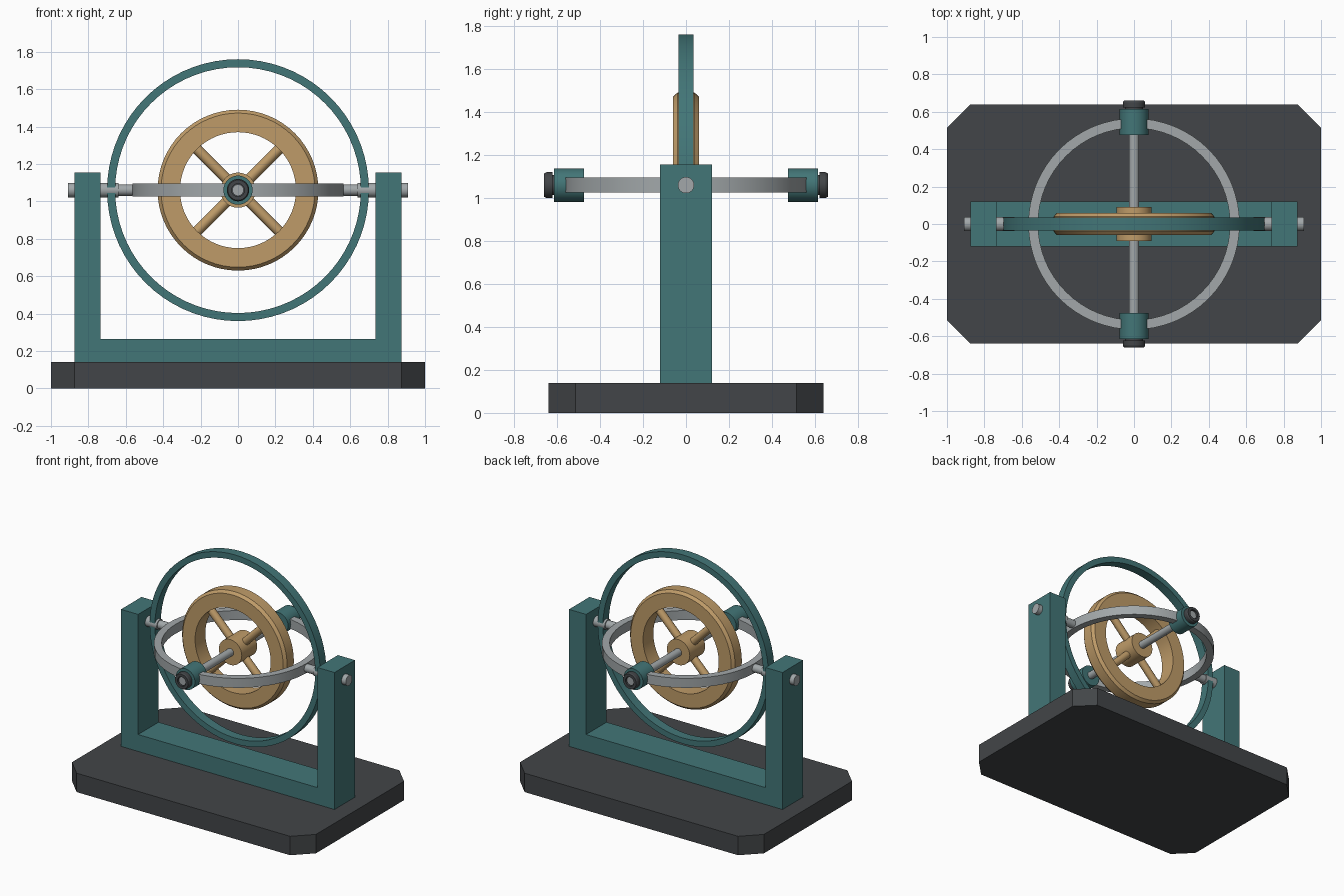
import bpy, bmesh, math
from mathutils import Matrix

if "Cube" in bpy.data.objects:
    bpy.data.objects.remove(bpy.data.objects["Cube"])

CZ = 1.06  # height of the gimbal centre


def material(name, rgb):
    m = bpy.data.materials.new(name)
    m.diffuse_color = (*rgb, 1)
    m.use_nodes = True
    m.node_tree.nodes["Principled BSDF"].inputs["Base Color"].default_value = m.diffuse_color
    return m


TEAL = material("teal", (0.055, 0.18, 0.185))
WOOD = material("brass", (0.52, 0.33, 0.14))
DARK = material("dark", (0.055, 0.06, 0.065))
STEEL = material("steel", (0.36, 0.39, 0.40))

TO_Y = Matrix.Rotation(math.radians(90), 4, 'X')
TO_X = Matrix.Rotation(math.radians(90), 4, 'Y')
CENTRE = Matrix.Translation((0, 0, CZ))


def finish(name, bm, mat, matrix, smooth=True):
    bmesh.ops.recalc_face_normals(bm, faces=bm.faces)
    bm.transform(matrix)
    me = bpy.data.meshes.new(name)
    bm.to_mesh(me)
    bm.free()
    me.materials.append(mat)
    ob = bpy.data.objects.new(name, me)
    bpy.context.collection.objects.link(ob)
    if smooth:
        bpy.context.view_layer.objects.active = ob
        ob.select_set(True)
        bpy.ops.object.shade_smooth_by_angle(angle=math.radians(30))
        ob.select_set(False)
    return ob


def prism(name, pts, h0, h1, mat, matrix=Matrix()):
    """Extrude a flat outline from z = h0 to z = h1."""
    bm = bmesh.new()
    face = bm.faces.new([bm.verts.new((x, y, h0)) for x, y in pts])
    ext = bmesh.ops.extrude_face_region(bm, geom=[face])
    verts = [g for g in ext["geom"] if isinstance(g, bmesh.types.BMVert)]
    bmesh.ops.translate(bm, verts=verts, vec=(0, 0, h1 - h0))
    return finish(name, bm, mat, matrix, False)


def lathe(name, profile, mat, matrix, seg=32, closed=True):
    """Spin a (radius, height) profile round z; open profiles end on the axis."""
    bm = bmesh.new()
    rings = []
    for r, h in profile:
        if r == 0:
            rings.append([bm.verts.new((0, 0, h))] * seg)
        else:
            rings.append([bm.verts.new((r * math.cos(2 * math.pi * i / seg),
                                        r * math.sin(2 * math.pi * i / seg), h))
                          for i in range(seg)])
    n = len(rings)
    for k in range(n if closed else n - 1):
        a, b = rings[k], rings[(k + 1) % n]
        for i in range(seg):
            j = (i + 1) % seg
            bm.faces.new(list(dict.fromkeys((a[i], a[j], b[j], b[i]))))
    return finish(name, bm, mat, matrix)


def rod(name, r, h0, h1, mat, matrix, seg=24):
    return lathe(name, [(0, h0), (r, h0), (r, h1), (0, h1)], mat, matrix, seg, False)


def ring(name, ro, ri, half, mat, matrix, seg=64):
    return lathe(name, [(ri, -half), (ro, -half), (ro, half), (ri, half)],
                 mat, matrix, seg)


# Base plate with clipped corners
c = 0.125
prism("base", [(-1 + c, -.64), (1 - c, -.64), (1, -.64 + c), (1, .64 - c),
               (1 - c, .64), (-1 + c, .64), (-1, .64 - c), (-1, -.64 + c)],
      0, 0.14, DARK)

# U-shaped stand
prism("stand", [(-.875, .14), (.875, .14), (.875, 1.155), (.735, 1.155),
                (.735, .265), (-.735, .265), (-.735, 1.155), (-.875, 1.155)],
      -0.12, 0.12, TEAL, TO_Y)

# Gimbal rings
ring("outer_ring", 0.70, 0.657, 0.035, TEAL, CENTRE @ TO_Y, 72)
ring("inner_ring", 0.565, 0.513, 0.035, STEEL, CENTRE)

# Flywheel: bevelled rim, hub and four spokes
lathe("wheel_rim", [(.31, -.06), (.412, -.06), (.43, -.04), (.43, .04),
                    (.412, .06), (.31, .06)], WOOD, CENTRE @ TO_Y, 64)
rod("wheel_hub", 0.094, -0.09, 0.09, WOOD, CENTRE @ TO_Y, 32)
for i in range(4):
    turn = Matrix.Rotation(math.radians(45 + 90 * i), 4, 'Y')
    rod(f"wheel_spoke_{i + 1}", 0.028, 0.05, 0.33, WOOD, CENTRE @ turn, 16)

# Axle through the flywheel
rod("axle", 0.028, -0.65, 0.65, STEEL, CENTRE @ TO_Y)

for side, tag in ((1, "a"), (-1, "b")):
    # Axle bearing and end cap
    m = CENTRE @ Matrix.Rotation(math.radians(90 * side), 4, 'X')
    lathe(f"bearing_{tag}", [(.027, .475), (.078, .475), (.078, .615), (.027, .615)],
          TEAL, m)
    lathe(f"end_cap_{tag}", [(.027, .61), (.047, .61), (.047, .622), (.06, .622),
                             (.06, .65), (.054, .66), (.034, .66), (.034, .645),
                             (.027, .645)], DARK, m)
    # Stepped pivot pin through the post
    m = CENTRE @ Matrix.Rotation(math.radians(90 * side), 4, 'Y')
    lathe(f"pivot_pin_{tag}", [(0, .54), (.03, .54), (.03, .64), (.038, .64),
                               (.038, .91), (0, .91)], STEEL, m, 32, False)
